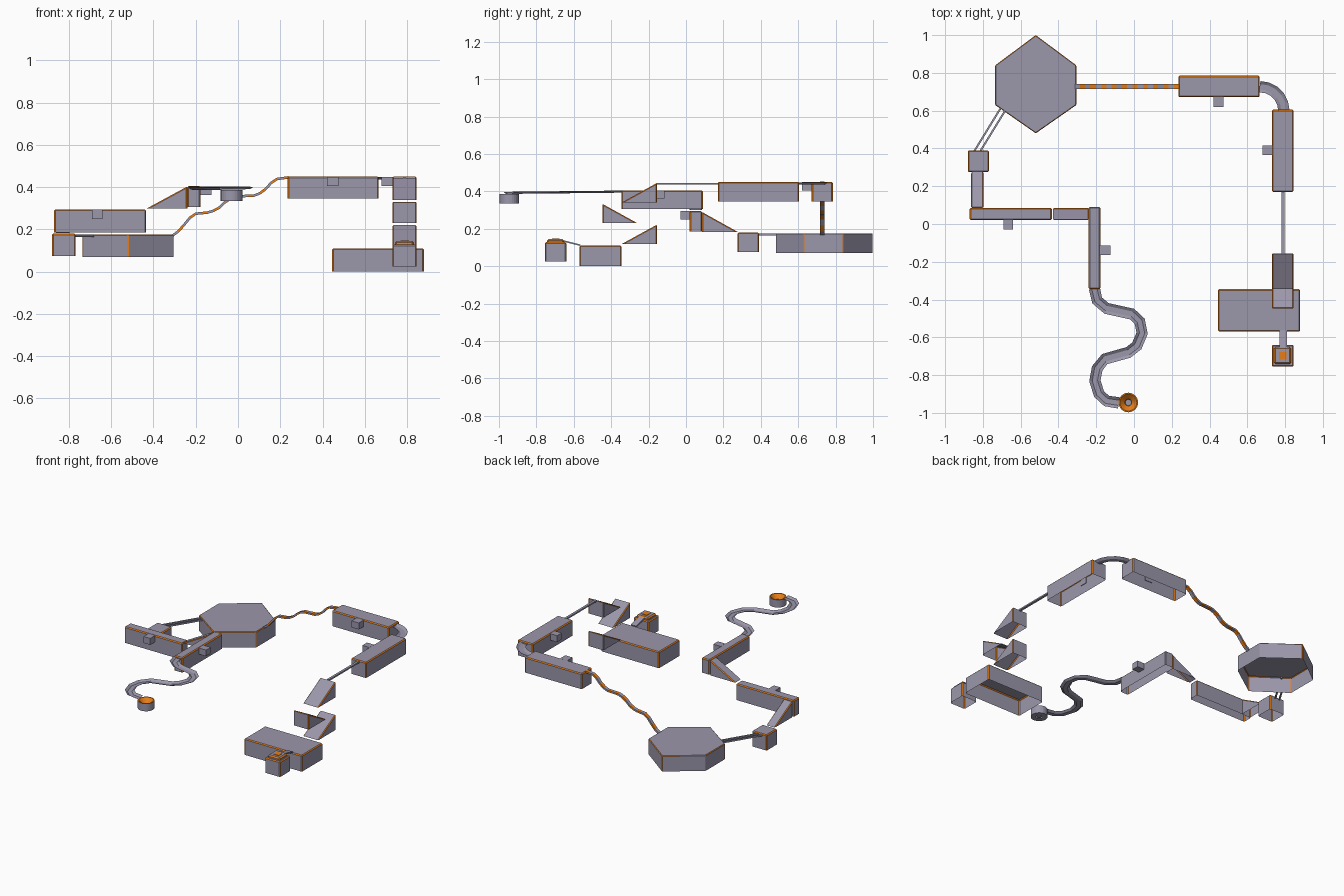
import bpy, bmesh, math
from mathutils import Vector

if "Cube" in bpy.data.objects:
    bpy.data.objects.remove(bpy.data.objects["Cube"])


def material(name, rgb):
    m = bpy.data.materials.new(name)
    m.diffuse_color = (*rgb, 1)
    m.use_nodes = True
    m.node_tree.nodes["Principled BSDF"].inputs["Base Color"].default_value = m.diffuse_color
    return m


GREY = material("lavender grey", (0.33, 0.31, 0.41))
ORANGE = material("orange", (0.85, 0.22, 0.01))


def finish(name, bm):
    me = bpy.data.meshes.new(name)
    bm.to_mesh(me)
    bm.free()
    me.materials.append(GREY)
    me.materials.append(ORANGE)
    ob = bpy.data.objects.new(name, me)
    bpy.context.collection.objects.link(ob)
    return ob


def shell(name, outline, extrude, trim=0.006, open_normal=Vector((0, 0, -1))):
    """Extruded outline, open underneath, with orange bevelled edges."""
    bm = bmesh.new()
    base = bm.faces.new([bm.verts.new(p) for p in outline])
    r = bmesh.ops.extrude_face_region(bm, geom=[base])
    bmesh.ops.translate(bm, vec=extrude,
                        verts=[v for v in r["geom"] if isinstance(v, bmesh.types.BMVert)])
    if base.is_valid is False or len(bm.faces) < len(outline) + 2:
        bm.faces.new([v for v in bm.verts][:len(outline)])
    bmesh.ops.recalc_face_normals(bm, faces=bm.faces[:])
    bm.normal_update()
    if open_normal:
        bmesh.ops.delete(bm, geom=[f for f in bm.faces if f.normal.dot(open_normal) > 0.99],
                         context='FACES')
    if trim:
        edges = [e for e in bm.edges if len(e.link_faces) == 2]
        bmesh.ops.bevel(bm, geom=edges, offset=trim, segments=1, affect='EDGES', material=1)
    return finish(name, bm)


def block(name, x0, x1, y0, y1, z0, z1, **kw):
    return shell(name, [(x0, y0, z0), (x1, y0, z0), (x1, y1, z0), (x0, y1, z0)],
                 (0, 0, z1 - z0), **kw)


def wedge_y(name, x0, x1, low, high, z0, z1):
    return shell(name, [(x0, low, z0), (x0, high, z0), (x0, high, z1)], (x1 - x0, 0, 0), trim=0.005)


def sweep(name, pts, profile, closed=False, striped=False):
    """Sweep a (side, up) profile along a path."""
    bm = bmesh.new()
    pts = [Vector(p) for p in pts]
    rings = []
    for i, p in enumerate(pts):
        a = pts[max(i - 1, 0)]
        b = pts[min(i + 1, len(pts) - 1)]
        t = (b - a).normalized()
        side = t.cross(Vector((0, 0, 1))).normalized()
        up = side.cross(t)
        rings.append([bm.verts.new(p + side * s + up * u) for s, u in profile])
    n = len(profile)
    for i in range(len(rings) - 1):
        for j in range(n if closed else n - 1):
            k = (j + 1) % n
            f = bm.faces.new((rings[i][j], rings[i][k], rings[i + 1][k], rings[i + 1][j]))
            if striped:
                f.material_index = i % 2
    if closed:
        bm.faces.new(rings[0])
        bm.faces.new(rings[-1])
        bmesh.ops.recalc_face_normals(bm, faces=bm.faces[:])
    return finish(name, bm)


def square(w, h):
    return [(-w, -h), (w, -h), (w, h), (-w, h)]


CHANNEL = [(-0.03, 0), (-0.014, -0.011), (0.014, -0.011), (0.03, 0)]

# hexagonal platform
shell("hexagon_platform",
      [(-0.52, 1.0, 0.07), (-0.735, 0.84, 0.07), (-0.735, 0.63, 0.07),
       (-0.52, 0.48, 0.07), (-0.305, 0.63, 0.07), (-0.305, 0.84, 0.07)], (0, 0, 0.106), trim=0.004)

# long straight blocks and their side tabs
block("back_block", 0.235, 0.665, 0.672, 0.785, 0.345, 0.45)
block("right_block", 0.73, 0.845, 0.17, 0.605, 0.345, 0.45)
block("left_block", -0.87, -0.435, 0.02, 0.085, 0.185, 0.295)
block("middle_block", -0.24, -0.178, -0.345, 0.09, 0.305, 0.405)
tabs = [(0.42, 0.475, 0.62, 0.676, 0.405, 0.449), (0.68, 0.734, 0.365, 0.415, 0.405, 0.449),
        (-0.69, -0.64, -0.03, 0.024, 0.25, 0.294), (-0.182, -0.125, -0.165, -0.115, 0.362, 0.404)]
for i, t in enumerate(tabs):
    block(f"tab_{i + 1}", *t, trim=0, open_normal=None)

# curved corner channel
corner = [(0.665 + 0.128 * math.sin(a), 0.602 + 0.125 * math.cos(a), 0.447)
          for a in (math.radians(18 * i) for i in range(6))]
sweep("corner_channel", corner, CHANNEL)

# striped wavy bridge, resampled into short segments
wave = [(-0.31, 0.17), (-0.27, 0.2), (-0.235, 0.25), (-0.2, 0.274), (-0.14, 0.28), (-0.1, 0.293),
        (-0.06, 0.33), (-0.02, 0.355), (0.03, 0.358), (0.08, 0.36), (0.12, 0.378), (0.15, 0.415),
        (0.18, 0.438), (0.24, 0.446)]
fine = []
for i in range(21):
    x = -0.31 + 0.55 * i / 20
    for (xa, za), (xb, zb) in zip(wave, wave[1:]):
        if xa - 1e-6 <= x <= xb + 1e-6:
            fine.append((x, 0.728, za + (zb - za) * (x - xa) / (xb - xa)))
            break
sweep("wavy_bridge", fine, square(0.012, 0.006), closed=True, striped=True)

# single rail and zigzag ramps
sweep("single_rail", [(0.788, 0.17, 0.441), (0.788, -0.157, 0.441)], square(0.008, 0.005), closed=True)
wedge_y("upper_ramp", 0.73, 0.845, -0.345, -0.155, 0.34, 0.445)
wedge_y("turn_ramp", 0.73, 0.845, -0.26, -0.447, 0.23, 0.333)
wedge_y("lower_ramp", 0.73, 0.845, -0.345, -0.155, 0.118, 0.222)

# wide platform, linking strip and goal block
block("wide_platform", 0.445, 0.88, -0.57, -0.345, 0.0, 0.11)
sweep("goal_strip", [(0.79, -0.565, 0.112), (0.79, -0.66, 0.136)], square(0.02, 0.004), closed=True)
block("goal_block", 0.73, 0.845, -0.755, -0.64, 0.025, 0.128)
block("goal_rim", 0.742, 0.832, -0.742, -0.652, 0.126, 0.145, trim=0.008)
spot = block("goal_spot", 0.768, 0.808, -0.717, -0.677, 0.143, 0.148, trim=0)
for p in spot.data.polygons:
    p.material_index = 1

# twin rails down to the small block
for i, s in enumerate((-0.016, 0.016)):
    sweep(f"twin_rail_{i + 1}", [(-0.692 + s, 0.61, 0.17), (-0.83 + s, 0.385, 0.17)],
          square(0.005, 0.005), closed=True)
block("small_block", -0.88, -0.768, 0.275, 0.39, 0.075, 0.18)
wedge_y("left_ramp", -0.862, -0.797, 0.277, 0.085, 0.183, 0.29)
shell("middle_ramp", [(-0.43, 0.02, 0.3), (-0.24, 0.02, 0.3), (-0.24, 0.02, 0.403)],
      (0, 0.065, 0), trim=0.005)

# winding channel
path = [(-.21, -.34), (-.195, -.405), (-.145, -.447), (-.01, -.477), (.03, -.515), (.043, -.578),
        (.015, -.645), (-.03, -.68), (-.155, -.715), (-.195, -.765), (-.207, -.83), (-.185, -.9),
        (-.145, -.937), (-.08, -.947)]
sweep("winding_channel", [(x, y, 0.404 - 0.007 * i / 13) for i, (x, y) in enumerate(path)], CHANNEL)

# round cup with an orange bowl
bm = bmesh.new()
rings = []
for r, z in [(0.02, 0.335), (0.052, 0.335), (0.052, 0.387), (0.045, 0.387), (0.018, 0.36), (0.016, 0.335)]:
    rings.append([bm.verts.new((-0.03 + r * math.cos(a), -0.945 + r * math.sin(a), z))
                  for a in (math.tau * i / 24 for i in range(24))])
for k in range(5):
    for i in range(24):
        j = (i + 1) % 24
        f = bm.faces.new((rings[k][i], rings[k][j], rings[k + 1][j], rings[k + 1][i]))
        f.material_index = 1 if k in (2, 3) else 0
bm.faces.new(rings[5])
bmesh.ops.recalc_face_normals(bm, faces=bm.faces[:])
finish("cup", bm)
